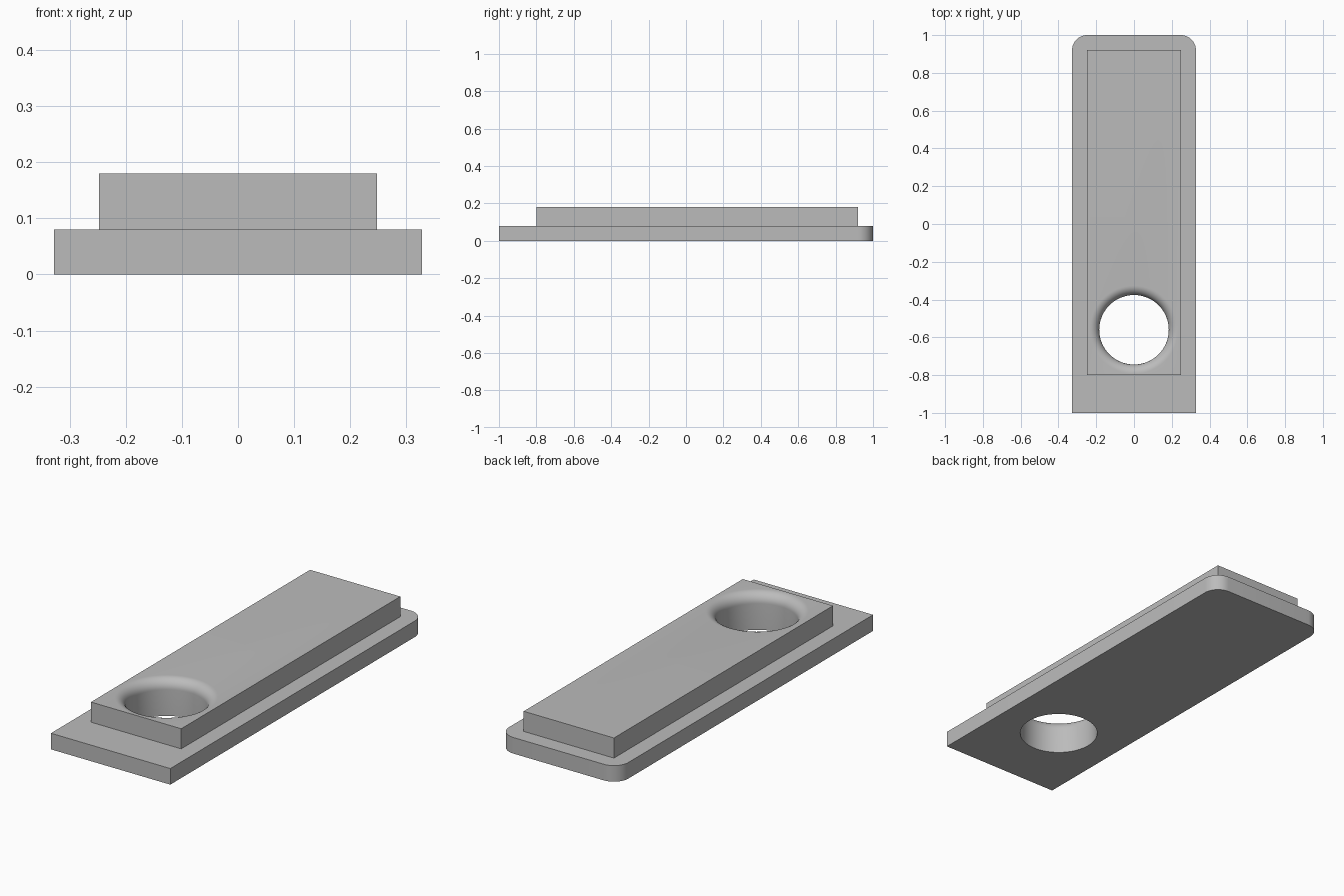
import bpy, bmesh, math

if "Cube" in bpy.data.objects:
    bpy.data.objects.remove(bpy.data.objects["Cube"])

HOLE_Y, HOLE_R, FILLET, TOP = -0.56, 0.184, 0.05, 0.18

grey = bpy.data.materials.new("plain_grey")
grey.diffuse_color = (0.5, 0.5, 0.5, 1)
grey.use_nodes = True
grey.node_tree.nodes["Principled BSDF"].inputs["Base Color"].default_value = grey.diffuse_color


def make_object(name, bm):
    bmesh.ops.recalc_face_normals(bm, faces=bm.faces)
    mesh = bpy.data.meshes.new(name)
    bm.to_mesh(mesh)
    bm.free()
    mesh.materials.append(grey)
    obj = bpy.data.objects.new(name, mesh)
    bpy.context.collection.objects.link(obj)
    return obj


def prism(name, outline, z0, z1):
    bm = bmesh.new()
    face = bm.faces.new([bm.verts.new((x, y, z0)) for x, y in outline])
    new = bmesh.ops.extrude_face_region(bm, geom=[face])["geom"]
    bmesh.ops.translate(bm, vec=(0, 0, z1 - z0),
                        verts=[v for v in new if isinstance(v, bmesh.types.BMVert)])
    return make_object(name, bm)


def boolean(target, tool, operation):
    mod = target.modifiers.new(operation.lower(), 'BOOLEAN')
    mod.object, mod.operation, mod.solver = tool, operation, 'EXACT'
    bpy.context.view_layer.objects.active = target
    bpy.ops.object.modifier_apply(modifier=mod.name)
    bpy.data.objects.remove(tool)


def arc(cx, cy, r, a0, a1, n):
    angles = [math.radians(a0 + (a1 - a0) * i / n) for i in range(n + 1)]
    return [(cx + r * math.cos(a), cy + r * math.sin(a)) for a in angles]


# base plate with rounded back corners
HW, CR = 0.328, 0.08
outline = [(-HW, -1), (HW, -1)]
outline += arc(HW - CR, 1 - CR, CR, 0, 90, 12)
outline += arc(-HW + CR, 1 - CR, CR, 90, 180, 12)
plate = prism("stepped_plate", outline, 0, 0.08)

# raised block, sunk into the plate and merged with it
block = prism("raised_block", [(-0.248, -0.8), (0.248, -0.8), (0.248, 0.92), (-0.248, 0.92)],
              0.04, TOP)
boolean(plate, block, 'UNION')

# round through hole with a rolled upper rim
profile = [(0, -0.1), (HOLE_R, -0.1)]
profile += arc(HOLE_R + FILLET, TOP - FILLET, FILLET, 180, 90, 10)
profile += [(HOLE_R + FILLET, 0.3), (0, 0.3)]
bm = bmesh.new()
verts = [bm.verts.new((r, HOLE_Y, z)) for r, z in profile]
edges = [bm.edges.new(pair) for pair in zip(verts, verts[1:])]
bmesh.ops.spin(bm, geom=verts + edges, cent=(0, HOLE_Y, 0), axis=(0, 0, 1),
               angle=math.tau, steps=64)
bmesh.ops.remove_doubles(bm, verts=bm.verts, dist=1e-5)
boolean(plate, make_object("hole_cutter", bm), 'DIFFERENCE')

# smooth curved walls, crisp edges
bpy.ops.object.select_all(action='DESELECT')
plate.select_set(True)
bpy.context.view_layer.objects.active = plate
bpy.ops.object.shade_smooth_by_angle(angle=math.radians(30))
